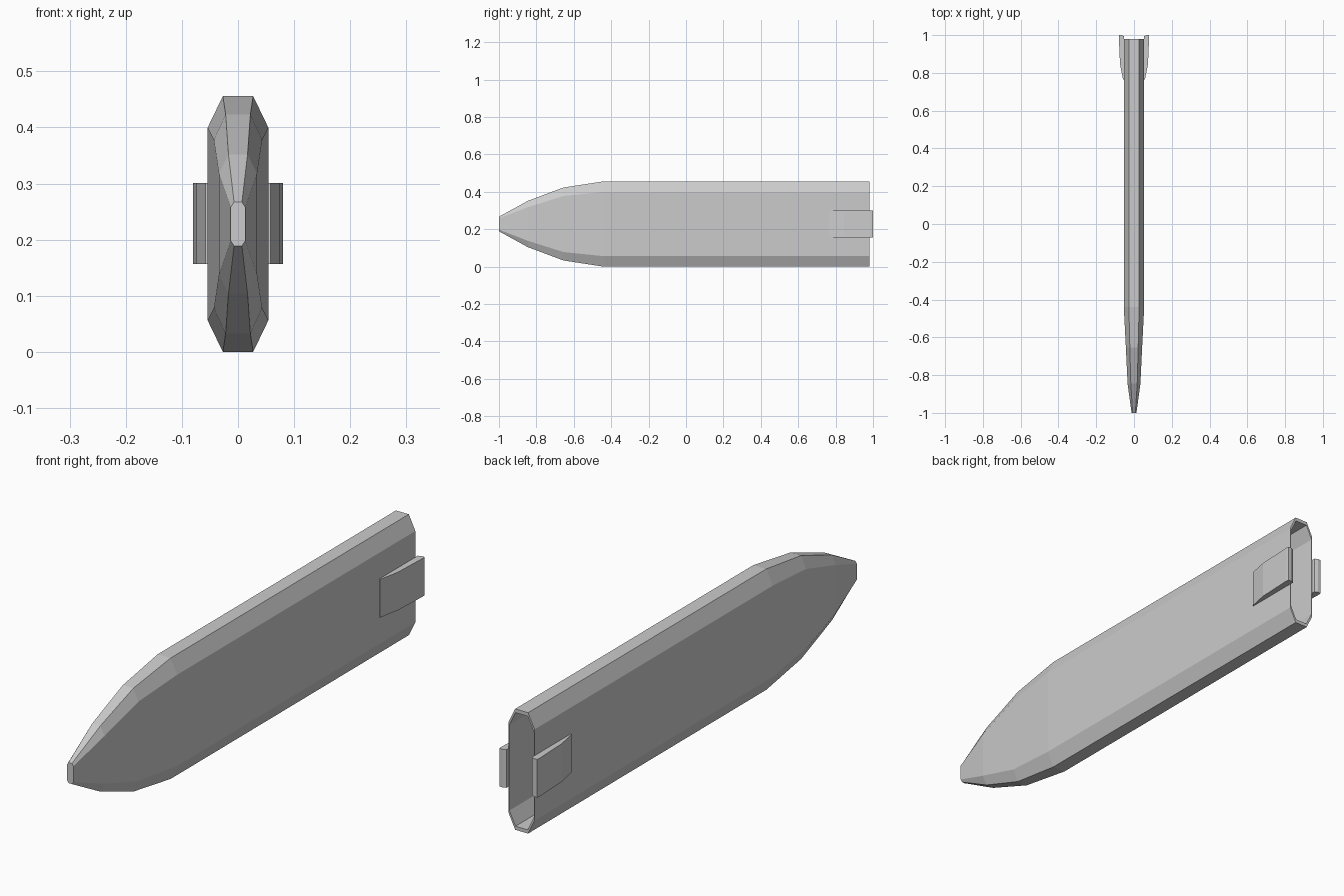
import bpy, bmesh

if "Cube" in bpy.data.objects:
    bpy.data.objects.remove(bpy.data.objects["Cube"])

MID = 0.228  # height of the hull axis


def make_object(name, bm):
    bmesh.ops.recalc_face_normals(bm, faces=bm.faces)
    mesh = bpy.data.meshes.new(name)
    bm.to_mesh(mesh)
    bm.free()
    obj = bpy.data.objects.new(name, mesh)
    bpy.context.collection.objects.link(obj)
    return obj


def octagon(bm, y, w, flat, h, side):
    """Tall chamfered ring: half width, half flat, half height, half side."""
    pts = [(flat, h), (w, side), (w, -side), (flat, -h),
           (-flat, -h), (-w, -side), (-w, side), (-flat, h)]
    return [bm.verts.new((x, y, MID + z)) for x, z in pts]


# Hull: tapered nose, straight body, then a rim and recess at the open rear
full = (0.054, 0.027, 0.228, 0.172)
inner = tuple(v * 0.94 for v in full)
stations = [
    (-1.0, 0.013, 0.007, 0.039, 0.030),
    (-0.845, 0.034, 0.017, 0.124, 0.090),
    (-0.655, 0.043, 0.022, 0.195, 0.150),
    (-0.44, *full),
    (0.98, *full),
    (0.98, *inner),
    (0.48, *inner),
]
bm = bmesh.new()
rings = [octagon(bm, *s) for s in stations]
for a, b in zip(rings, rings[1:]):
    for i in range(8):
        j = (i + 1) % 8
        bm.faces.new((a[i], a[j], b[j], b[i]))
bm.faces.new(rings[0])
bm.faces.new(rings[-1])
make_object("hull", bm)

# Side pods: ramped plan profile extruded upward, one on each flank
profile = [(0.052, 0.765), (0.058, 0.765), (0.074, 0.845), (0.08, 0.985),
           (0.079, 1.0), (0.066, 1.0), (0.053, 0.995)]
for side, label in ((1, "right"), (-1, "left")):
    bm = bmesh.new()
    base = bm.faces.new([bm.verts.new((side * x, y, 0.157)) for x, y in profile])
    top = bmesh.ops.extrude_face_region(bm, geom=[base], use_keep_orig=True)
    verts = [g for g in top["geom"] if isinstance(g, bmesh.types.BMVert)]
    bmesh.ops.translate(bm, verts=verts, vec=(0, 0, 0.144))
    make_object(label + "_side_pod", bm)
